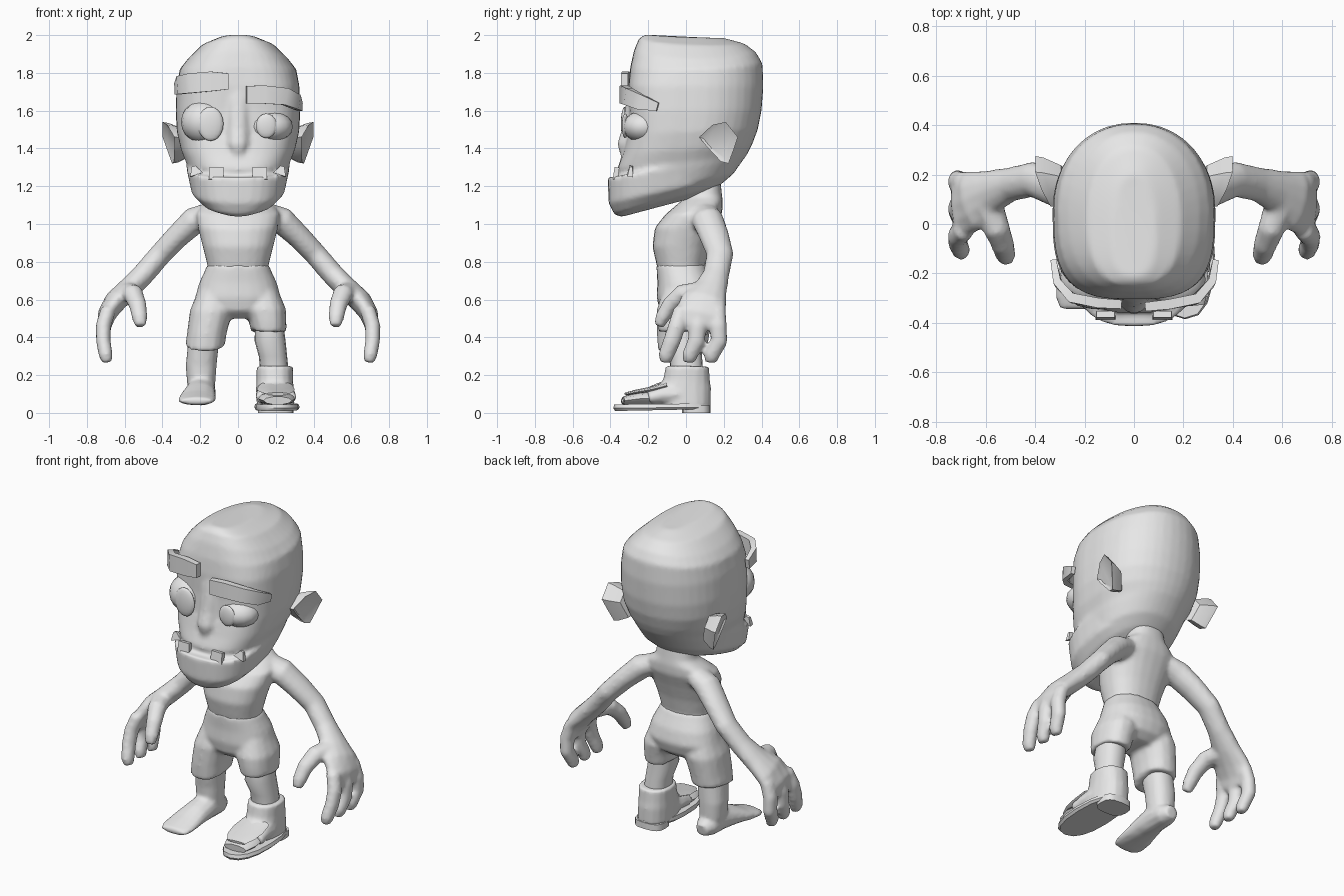
import bpy, bmesh, math
from mathutils import Vector

skin = bpy.data.materials.new("plain_grey")
skin.diffuse_color = (0.8, 0.8, 0.8, 1)


def finish(name, bm, angle=40):
    bmesh.ops.recalc_face_normals(bm, faces=bm.faces)
    me = bpy.data.meshes.new(name)
    bm.to_mesh(me)
    bm.free()
    me.materials.append(skin)
    me.shade_smooth()
    me.set_sharp_from_angle(angle=math.radians(angle))
    ob = bpy.data.objects.new(name, me)
    bpy.context.collection.objects.link(ob)
    return ob


def merge(name, obs, voxel=.014, smooth=4):
    """Blend overlapping pieces into one smooth skin."""
    bm = bmesh.new()
    for ob in obs:
        bm.from_mesh(ob.data)
        bpy.data.objects.remove(ob)
    me = bpy.data.meshes.new(name)
    bm.to_mesh(me)
    bm.free()
    me.materials.append(skin)
    ob = bpy.data.objects.new(name, me)
    bpy.context.collection.objects.link(ob)
    mod = ob.modifiers.new("blend", "REMESH")
    mod.mode, mod.voxel_size, mod.use_smooth_shade = "VOXEL", voxel, True
    mod = ob.modifiers.new("soften", "SMOOTH")
    mod.factor, mod.iterations = .5, smooth
    return ob


def skin_loops(name, loops, angle=40):
    """Join closed loops of points into a capped surface."""
    bm = bmesh.new()
    vs = [[bm.verts.new(p) for p in lp] for lp in loops]
    n = len(vs[0])
    for a, b in zip(vs, vs[1:]):
        for i in range(n):
            j = (i + 1) % n
            bm.faces.new((a[i], a[j], b[j], b[i]))
    bm.faces.new(vs[0])
    bm.faces.new(vs[-1])
    return finish(name, bm, angle)


def unit(n, e, phase=0.0, eb=None):
    """Unit superellipse, with its own exponent for the back half."""
    out = []
    for i in range(n):
        a = 2 * math.pi * i / n + phase
        k = 2 / (eb if eb and math.sin(a) > 0 else e)
        out.append(tuple(math.copysign(abs(v) ** k, v) for v in (math.cos(a), math.sin(a))))
    return out


def stack(name, rings, n=16, e=2.3, angle=40, eb=None):
    """Rings: centre x, half width, front y, back y, front z, back z, side drop, exponent."""
    loops = []
    for cx, rx, yf, yb, zf, zb, drop, *ex in rings:
        loops.append([(cx + rx * c, (yf + yb) / 2 + (yb - yf) / 2 * s,
                       zf + (zb - zf) * (s + 1) / 2 - drop * c * c)
                      for c, s in unit(n, ex[0] if ex else e, 0, eb)])
    return skin_loops(name, loops, angle)


def tube(name, pts, ref, n=10, angle=40):
    """Tube through points: x, y, z, radius across ref, radius along ref."""
    ps = [Vector(p[:3]) for p in pts]
    ref = Vector(ref)
    sec = unit(n, 2, math.pi / 4 if n == 4 else 0)
    k = math.sqrt(2) if n == 4 else 1
    loops = []
    for i, p in enumerate(pts):
        t = (ps[min(i + 1, len(ps) - 1)] - ps[max(i - 1, 0)]).normalized()
        s = ref.cross(t).normalized()
        u = t.cross(s)
        loops.append([ps[i] + s * (c * k * p[3]) + u * (d * k * p[4]) for c, d in sec])
    return skin_loops(name, loops, angle)


def ball(name, loc, rad):
    bm = bmesh.new()
    bmesh.ops.create_uvsphere(bm, u_segments=16, v_segments=10, radius=1)
    for v in bm.verts:
        v.co = Vector(loc) + Vector([a * b for a, b in zip(v.co, rad)])
    return finish(name, bm)


def flip(pts, m):
    return [(p[0] * m,) + tuple(p[1:]) for p in pts]


# Head: skull, nose and protruding lower jaw blended together
skull = stack("skull", [
    (0, .09, -.30, .10, 1.06, 1.17, 0), (0, .19, -.32, .18, 1.08, 1.205, 0),
    (0, .24, -.335, .25, 1.15, 1.265, 0), (0, .265, -.345, .30, 1.245, 1.335, 0),
    (0, .275, -.365, .325, 1.29, 1.37, 0), (0, .302, -.335, .35, 1.37, 1.42, 0, 2.9),
    (0, .324, -.305, .38, 1.48, 1.50, 0, 3.1), (0, .33, -.30, .40, 1.60, 1.60, 0, 3.2),
    (0, .325, -.305, .41, 1.73, 1.73, 0, 3.1), (0, .308, -.295, .405, 1.83, 1.85, .02, 2.8),
    (0, .265, -.275, .37, 1.92, 1.91, .04), (0, .19, -.25, .31, 1.98, 1.955, .02),
    (0, .09, -.22, .2, 2.003, 1.985, .005)], n=40, e=2.6, eb=2.15)
nose = tube("nose", [(0, -.265, 1.80, .02, .05), (0, -.285, 1.66, .03, .055),
                     (0, -.30, 1.50, .04, .055), (0, -.32, 1.42, .045, .055),
                     (0, -.31, 1.36, .035, .04)], (1, 0, 0), 10)
jaw = stack("jaw", [
    (0, .09, -.345, .12, 1.037, 1.16, 0), (0, .19, -.38, .16, 1.052, 1.20, 0),
    (0, .247, -.41, .18, 1.11, 1.24, 0), (0, .274, -.415, .20, 1.248, 1.35, 0),
    (0, .24, -.37, .18, 1.248, 1.345, 0)], n=32, e=2.5)
merge("head", [skull, nose, jaw], .014, 3)

# Eyes, brows, teeth
ball("left_eye", (-.18, -.225, 1.54), (.122, .115, .115))
ball("left_pupil", (-.145, -.325, 1.53), (.068, .02, .09))
ball("right_eye", (.17, -.225, 1.515), (.12, .11, .085))
ball("right_pupil", (.15, -.322, 1.52), (.055, .018, .065))
tube("left_brow", [(-.325, -.15, 1.715, .012, .03), (-.308, -.24, 1.735, .016, .048),
                   (-.25, -.30, 1.745, .02, .052), (-.14, -.32, 1.755, .02, .052),
                   (-.05, -.325, 1.755, .018, .042)], (0, 0, 1), 4)
tube("right_brow", [(.33, -.15, 1.62, .012, .022), (.312, -.24, 1.645, .016, .04),
                    (.25, -.305, 1.675, .02, .045), (.14, -.325, 1.685, .02, .048),
                    (.045, -.335, 1.685, .018, .046)], (0, 0, 1), 4)
for side, m in (("left", -1), ("right", 1)):
    tube(side + "_tooth", flip([(.115, -.375, 1.235, .013, .04),
                                (.115, -.365, 1.30, .013, .037)], m), (1, 0, 0), 4)
    tube(side + "_fang", flip([(.22, -.295, 1.26, .015, .035),
                               (.235, -.29, 1.305, .008, .01)], m), (1, 0, 0), 4)

# Ears: tilted plates narrowing toward the head
outline = [(.07, 1.46), (.14, 1.525), (.21, 1.54), (.275, 1.46), (.255, 1.40),
           (.225, 1.32), (.185, 1.33), (.11, 1.41)]
for side, m in (("left", -1), ("right", 1)):
    loops = []
    for k, off in ((.7, 0), (1, 0), (.95, -.03), (.7, -.09)):
        lp = []
        for y, z in outline:
            y, z = .15 + (y - .15) * k, 1.43 + (z - 1.43) * k
            dip = .012 if k == .7 and off == 0 else 0
            lp.append((m * (.305 + .3 * (y - .07) + .25 * (z - 1.33) + off - dip), y, z))
        loops.append(lp)
    skin_loops(side + "_ear", loops)

# Upper body: torso, neck, arms, fingers and thumbs blended together
body = [stack("torso", [
    (0, .16, -.13, .10, .70, .70, 0), (0, .162, -.155, .10, .78, .78, 0),
    (0, .187, -.178, .125, .88, .88, 0), (0, .212, -.165, .16, .98, .98, 0),
    (0, .225, -.11, .192, 1.05, 1.06, 0), (0, .195, -.04, .195, 1.11, 1.12, .02),
    (0, .125, .01, .19, 1.15, 1.16, .01), (0, .10, .02, .18, 1.26, 1.26, 0)], n=24)]
arm = [(.15, .10, 1.055, .06, .075), (.23, .115, 1.02, .073, .085),
       (.32, .15, .935, .064, .08), (.41, .18, .84, .06, .072),
       (.50, .16, .735, .06, .07), (.58, .13, .655, .06, .09),
       (.65, .095, .59, .06, .125), (.695, .075, .52, .05, .138),
       (.705, .065, .46, .036, .125)]
fingers = [(.165, .175, .135), (.07, .055, .02), (-.02, -.075, -.105)]
for m in (-1, 1):
    body.append(tube("arm", flip(arm, m), (0, 1, 0), 12))
    for y0, y1, y2 in fingers:
        body.append(tube("finger", flip([
            (.685, y0, .55, .042, .046), (.713, (y0 + y1) / 2, .46, .042, .048),
            (.713, y1, .38, .040, .047), (.70, y2, .305, .038, .043),
            (.69, y2 - .005, .268, .028, .032)], m), (0, 1, 0), 10))
    body.append(tube("thumb", flip([
        (.585, .07, .64, .055, .06), (.555, -.02, .63, .052, .055),
        (.53, -.085, .57, .045, .048), (.52, -.125, .505, .039, .042),
        (.515, -.145, .46, .028, .03)], m), (1, 0, 0), 10))
merge("upper_body", body, .013, 4)

# Shorts: hips and two uneven legs blended together
merge("shorts", [
    stack("hips", [
        (0, .12, -.09, .09, .50, .50, 0), (0, .20, -.14, .145, .54, .54, 0),
        (0, .228, -.155, .168, .61, .61, 0), (0, .205, -.152, .15, .69, .69, 0),
        (0, .173, -.156, .115, .76, .76, 0), (0, .164, -.156, .105, .785, .785, 0)], n=24),
    stack("left", [
        (-.175, .105, -.148, .115, .32, .35, -.02), (-.165, .105, -.155, .125, .42, .42, 0),
        (-.142, .113, -.155, .145, .54, .54, 0), (-.12, .08, -.11, .11, .68, .68, 0)]),
    stack("right", [
        (.163, .095, -.145, .115, .425, .405, -.02), (.157, .099, -.152, .13, .48, .48, 0),
        (.142, .112, -.155, .145, .55, .55, 0), (.12, .08, -.11, .11, .68, .68, 0)])],
    .014, 3)

# Bare leg and foot
merge("bare_leg", [
    stack("shin", [
        (-.19, .065, -.06, .08, .08, .08, 0), (-.195, .075, -.08, .085, .17, .15, 0),
        (-.195, .082, -.085, .088, .25, .25, 0), (-.18, .082, -.11, .085, .40, .40, 0)]),
    tube("foot", [
        (-.19, .115, .09, .04, .04), (-.19, .06, .10, .07, .062),
        (-.195, -.05, .115, .078, .077), (-.205, -.14, .10, .088, .06),
        (-.215, -.23, .08, .10, .04), (-.22, -.31, .066, .10, .026),
        (-.22, -.345, .062, .08, .018)], (0, 0, 1), 12)], .012, 3)

# Other shin
stack("right_shin", [
    (.195, .075, -.08, .09, .20, .20, 0), (.185, .075, -.085, .085, .30, .30, 0),
    (.17, .082, -.115, .08, .38, .38, 0), (.165, .075, -.10, .08, .47, .47, 0)])

# Worn shoe: cuff and upper blended, loose flap, toes in the gap, sole and heel
merge("shoe_upper", [
    stack("cuff", [
        (.20, .10, -.14, .13, .03, .03, 0), (.195, .10, -.15, .133, .12, .13, 0),
        (.195, .097, -.12, .127, .18, .17, 0), (.195, .097, -.107, .122, .25, .245, 0)]),
    tube("front", [(.20, -.03, .10, .10, .085), (.20, -.13, .095, .108, .062),
                   (.203, -.20, .08, .11, .047)], (0, 0, 1), 12)], .012, 2)
tube("shoe_flap", [(.20, -.10, .145, .09, .022), (.20, -.18, .125, .10, .015),
                   (.205, -.26, .112, .09, .012), (.21, -.32, .10, .06, .008)],
     (0, 0, 1), 10)
tube("shoe_toes", [(.20, -.17, .075, .09, .04), (.205, -.25, .075, .10, .035),
                   (.21, -.33, .065, .075, .022)], (0, 0, 1), 10)
stack("shoe_sole", [
    (.205, .11, -.375, .12, .01, .02, 0), (.207, .12, -.385, .13, .025, .03, 0),
    (.205, .115, -.38, .13, .045, .05, 0)], e=2.4)
stack("shoe_heel", [(.20, .095, -.02, .13, 0, 0, 0),
                    (.20, .095, -.02, .13, .04, .04, 0)], e=3)
